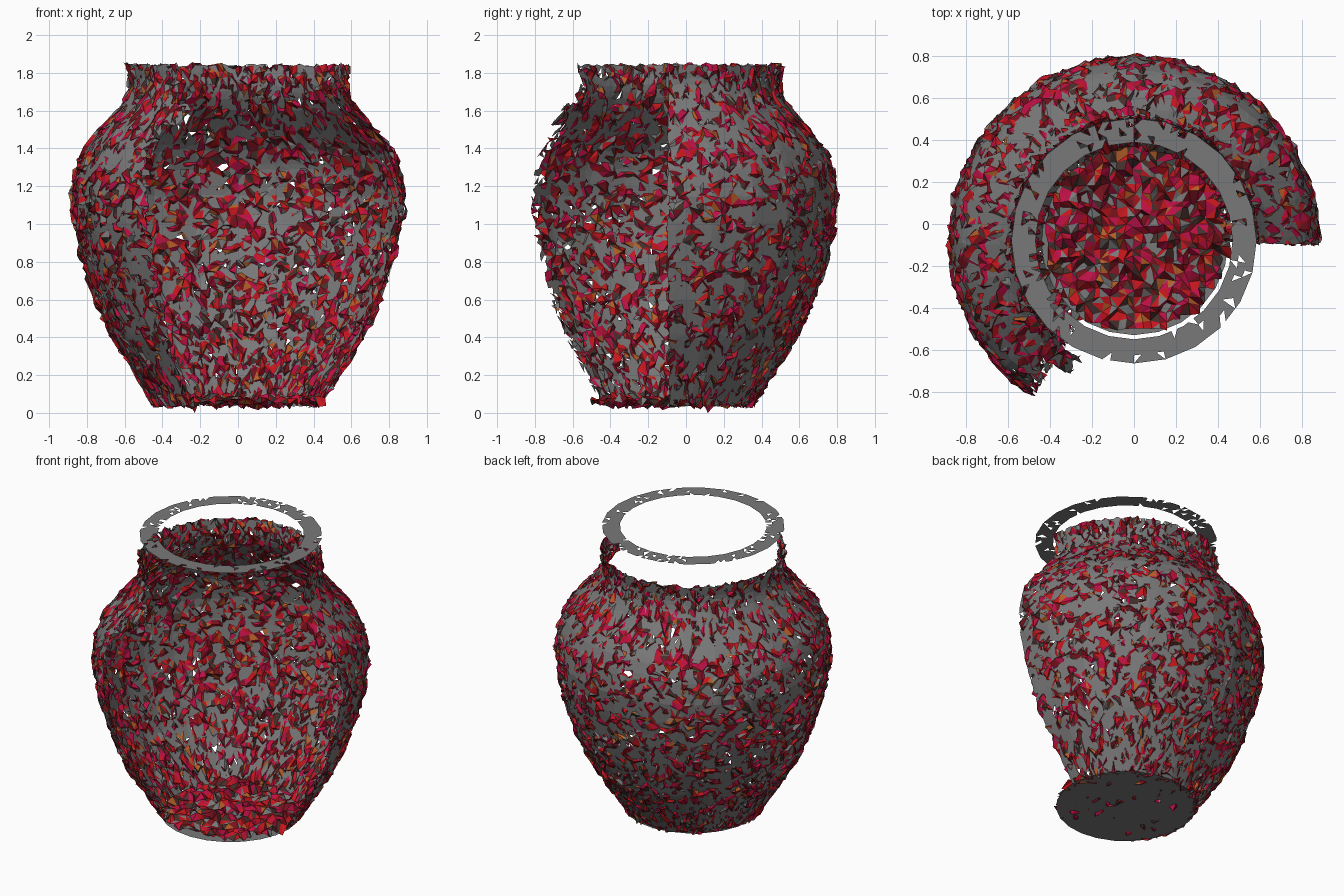
import bpy, math, random
from math import pi, cos, sin, radians

if "Cube" in bpy.data.objects:
    bpy.data.objects.remove(bpy.data.objects["Cube"])

random.seed(7)
CY = -0.08      # jar axis sits slightly forward of centre
SIDES = 24      # coarse facets under the crumpled skin


def material(name, rgb):
    m = bpy.data.materials.new(name)
    m.diffuse_color = (*rgb, 1)
    m.use_nodes = True
    m.node_tree.nodes["Principled BSDF"].inputs["Base Color"].default_value = m.diffuse_color
    return m


GREY = material("grey", (0.19, 0.19, 0.19))
MATS = [material("crimson", (0.50, 0.005, 0.06)),
        material("red", (0.55, 0.008, 0.012)),
        material("dark_red", (0.18, 0.006, 0.012)),
        material("ochre", (0.45, 0.11, 0.02)),
        material("dark_brown", (0.06, 0.03, 0.025)),
        GREY]
WEIGHTS = [22, 24, 22, 6, 14, 12]


def facet(a):
    """Radius factor that turns a circle into a coarse polygon."""
    step = 2 * pi / SIDES
    return cos(step / 2) / cos((a % step) - step / 2)


def make(name, verts, faces, coloured):
    me = bpy.data.meshes.new(name)
    me.from_pydata(verts, [], faces)
    ob = bpy.data.objects.new(name, me)
    bpy.context.collection.objects.link(ob)
    for m in (MATS if coloured else [GREY]):
        me.materials.append(m)
    if coloured:
        for p in me.polygons:
            p.material_index = random.choices(range(6), WEIGHTS)[0]
    return ob


def sheet(name, rows, cols, point, keep, coloured, holes, closed=False):
    """Triangulated grid with random missing triangles."""
    n = cols if closed else cols + 1
    verts = [point(i / rows, j / cols) for i in range(rows + 1) for j in range(n)]
    faces = []
    for i in range(rows):
        for j in range(cols):
            k = (j + 1) % n
            a, b, c, d = i * n + j, i * n + k, (i + 1) * n + k, (i + 1) * n + j
            pair = [(a, b, c), (a, c, d)] if random.random() < .5 else [(a, b, d), (b, c, d)]
            for t in pair:
                if keep(i / rows, j / cols) and random.random() > holes:
                    faces.append(t)
    return make(name, verts, faces, coloured)


# Jar profile: height, radius
PROFILE = [(0.04, .45), (0.2, .55), (0.4, .68), (0.6, .77), (0.8, .835), (1.0, .88),
           (1.15, .895), (1.3, .87), (1.4, .825), (1.5, .74), (1.6, .65), (1.68, .60),
           (1.75, .585), (1.84, .60)]


def radius(z):
    z = min(max(z, PROFILE[0][0]), PROFILE[-1][0])
    for (z0, r0), (z1, r1) in zip(PROFILE, PROFILE[1:]):
        if z <= z1:
            return r0 + (r1 - r0) * (z - z0) / (z1 - z0)


# The wall is broken open at the front right
START, END = radians(-1), radians(252)


def wall(u, v, jitter, depth):
    """Point on the jar wall, shaken by jitter and pushed in or out by depth."""
    z = 0.04 + 1.80 * u + jitter * random.uniform(-.017, .017)
    a = START + (END - START) * v + jitter * random.uniform(-.017, .017)
    r = radius(z) * facet(a) + depth
    return (r * cos(a), CY + r * sin(a), z)


def wall_keep(u, v):
    z = 0.04 + 1.8 * u
    limit = 243 if 1.50 < z < 1.60 else 234
    return START + (END - START) * v < radians(limit + random.uniform(-3, 2))


# Crumpled painted skin, and the smooth grey shell it breaks through
sheet("painted_skin", 52, 100, lambda u, v: wall(u, v, 1, random.uniform(-.036, .012)),
      wall_keep, True, 0.06)
sheet("grey_shell", 52, 100, lambda u, v: wall(u, v, .5, -.010),
      wall_keep, False, 0.12)


# Crumpled floor on a square grid, trimmed to the foot circle
def floor_point(u, v):
    return (0.92 * (v - .5) + random.uniform(-.012, .012),
            CY + 0.92 * (u - .5) + random.uniform(-.012, .012),
            max(0, random.gauss(.062, .018)))


def floor_keep(u, v):
    return math.hypot(u - .49, v - .49) < .475


sheet("jar_floor", 24, 24, floor_point, floor_keep, True, 0.01)

# Flat foot disc
foot = [(.45 * cos(2 * pi * k / SIDES), CY + .45 * sin(2 * pi * k / SIDES), .04)
        for k in range(SIDES)]
make("foot_disc", foot, [tuple(reversed(range(SIDES)))], False)


# Flat rim ring with chipped holes, floating above the neck
def rim_point(u, v):
    a = 2 * pi * v
    r = (0.47 + 0.115 * u) * facet(a)
    return (r * cos(a), CY + r * sin(a), 2.0)


sheet("rim_ring", 3, 96, rim_point, lambda u, v: True, False, 0.10, closed=True)
